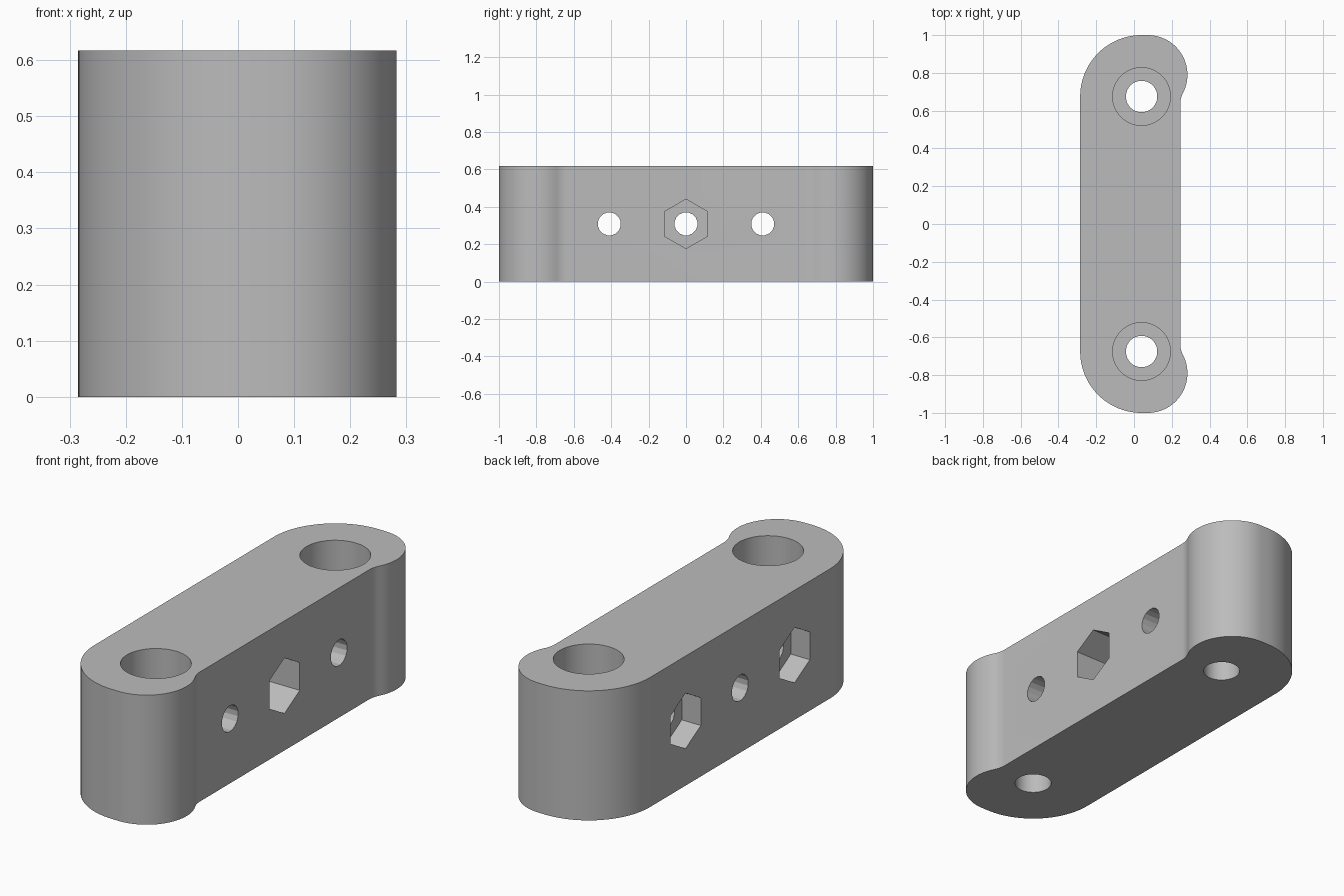
import bpy, bmesh, math
from mathutils import Matrix

if "Cube" in bpy.data.objects:
    bpy.data.objects.remove(bpy.data.objects["Cube"], do_unlink=True)

HEIGHT = 0.617
MID = HEIGHT / 2

grey = bpy.data.materials.new("plain_grey")
grey.use_nodes = True
colour = (0.5, 0.5, 0.5, 1)
grey.diffuse_color = colour
grey.node_tree.nodes["Principled BSDF"].inputs["Base Color"].default_value = colour


def make_object(name, bm):
    bmesh.ops.recalc_face_normals(bm, faces=bm.faces)
    mesh = bpy.data.meshes.new(name)
    bm.to_mesh(mesh)
    bm.free()
    mesh.materials.append(grey)
    obj = bpy.data.objects.new(name, mesh)
    bpy.context.collection.objects.link(obj)
    return obj


def arc(cx, cy, r, start, end, steps):
    angles = [math.radians(start + (end - start) * i / steps) for i in range(steps + 1)]
    return [(cx + r * math.cos(a), cy + r * math.sin(a)) for a in angles]


# Body outline: big outer arc, bulging lobe, small concave fillet, mirrored in y
fillet_angle = 27.6
half = arc(0.04, 0.675, 0.325, 180, 90, 24)
half += arc(0.073, 0.79, 0.21, 90, -fillet_angle, 28)
half += arc(0.37, 0.635, 0.125, 180 - fillet_angle, 180, 8)[1:]
outline = half + [(x, -y) for x, y in reversed(half)]

bm = bmesh.new()
base = bm.faces.new([bm.verts.new((x, y, 0)) for x, y in outline])
top = bmesh.ops.extrude_face_region(bm, geom=[base])["geom"]
bmesh.ops.translate(bm, vec=(0, 0, HEIGHT),
                    verts=[v for v in top if isinstance(v, bmesh.types.BMVert)])
body = make_object("clamp_body", bm)


def cut(name, sides, radius, start, end, turn=0):
    """Subtract a prism running between two points along z or x."""
    length = sum(abs(b - a) for a, b in zip(start, end))
    centre = [(a + b) / 2 for a, b in zip(start, end)]
    matrix = Matrix.Translation(centre)
    if start[0] != end[0]:
        matrix = matrix @ Matrix.Rotation(math.pi / 2, 4, "Y")
    matrix = matrix @ Matrix.Rotation(math.radians(turn), 4, "Z")
    bm = bmesh.new()
    bmesh.ops.create_cone(bm, cap_ends=True, segments=sides, radius1=radius,
                          radius2=radius, depth=length, matrix=matrix)
    cutter = make_object(name, bm)
    cutter.hide_render = True
    mod = body.modifiers.new(name, "BOOLEAN")
    mod.operation = "DIFFERENCE"
    mod.solver = "EXACT"
    mod.object = cutter
    bpy.ops.object.modifier_apply(modifier=mod.name)
    bpy.data.objects.remove(cutter, do_unlink=True)


bpy.context.view_layer.objects.active = body
body.select_set(True)

# Counterbored vertical bolt holes at both ends
for y in (-0.675, 0.675):
    cut("bolt_hole", 48, 0.083, (0.04, y, -0.1), (0.04, y, HEIGHT + 0.1))
    cut("bolt_head_bore", 64, 0.153, (0.04, y, 0.25), (0.04, y, HEIGHT + 0.1))

# Cross holes, with hexagonal nut pockets on alternating sides
for y in (-0.41, 0, 0.41):
    cut("cross_hole", 16, 0.062, (-0.5, y, MID), (0.5, y, MID), 11.25)
    inner, outer = (0.03, 0.5) if y == 0 else (-0.185, -0.5)
    # one corner of each pocket points straight up
    cut("nut_pocket", 6, 0.132, (inner, y, MID), (outer, y, MID), 30)

bpy.ops.object.shade_smooth_by_angle(angle=math.radians(20))
